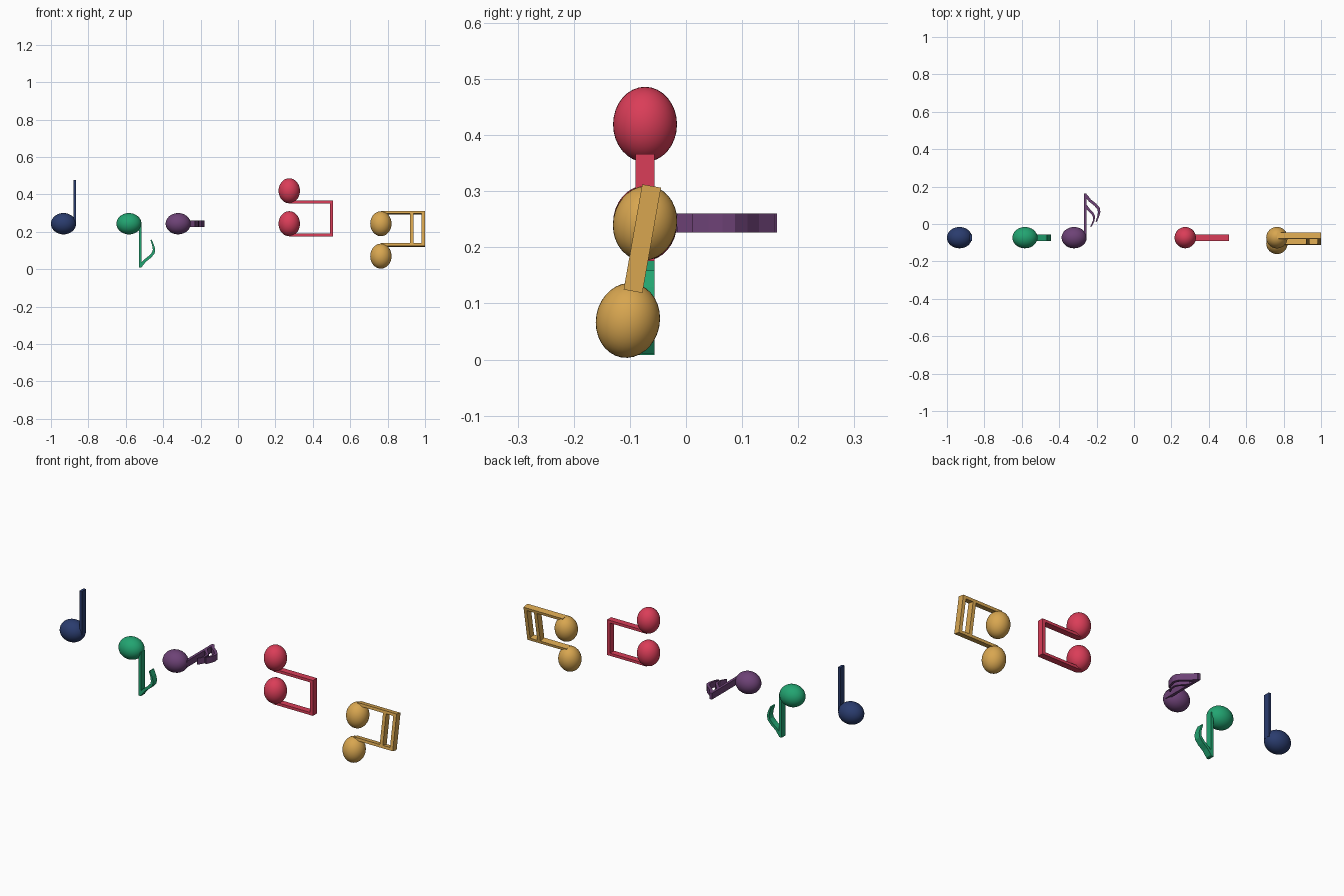
import bpy, bmesh, math
from mathutils import Matrix, Vector

if "Cube" in bpy.data.objects:
    bpy.data.objects.remove(bpy.data.objects["Cube"])

LONG, SHORT = 0.067, 0.057          # note head half sizes
SX, SW, SD, SH = 0.060, 0.0145, 0.034, 0.235   # stem offset, width, depth, height
GAP = 0.176                         # distance between beamed heads


def material(name, hexcol):
    m = bpy.data.materials.new(name)
    lin = []
    for i in (0, 2, 4):
        c = int(hexcol[i:i + 2], 16) / 255
        lin.append(c / 12.92 if c <= 0.04045 else ((c + 0.055) / 1.055) ** 2.4)
    m.diffuse_color = (*lin, 1)
    m.use_nodes = True
    m.node_tree.nodes["Principled BSDF"].inputs["Base Color"].default_value = m.diffuse_color
    return m


def finish(bm, name, mat, mtx, smooth=False):
    bmesh.ops.recalc_face_normals(bm, faces=bm.faces)
    me = bpy.data.meshes.new(name)
    for f in bm.faces:
        f.smooth = smooth
    bm.to_mesh(me)
    bm.free()
    me.materials.append(mat)
    ob = bpy.data.objects.new(name, me)
    ob.matrix_world = mtx
    bpy.context.collection.objects.link(ob)


def box(name, mat, mtx, x0, x1, z0, z1):
    bm = bmesh.new()
    bmesh.ops.create_cube(bm, size=1)
    bmesh.ops.scale(bm, vec=(x1 - x0, SD, z1 - z0), verts=bm.verts)
    bmesh.ops.translate(bm, vec=((x0 + x1) / 2, 0, (z0 + z1) / 2), verts=bm.verts)
    finish(bm, name, mat, mtx)


# oval head with a flat stem on its right edge
def note(name, mat, mtx, dx=0):
    bm = bmesh.new()
    bmesh.ops.create_uvsphere(bm, u_segments=32, v_segments=20, radius=1)
    bmesh.ops.scale(bm, vec=(LONG, SHORT, SHORT), verts=bm.verts)
    bmesh.ops.translate(bm, vec=(dx, 0, 0), verts=bm.verts)
    finish(bm, name + "_head", mat, mtx, True)
    box(name + "_stem", mat, mtx, dx + SX - SW / 2, dx + SX + SW / 2, 0, SH)


# curved ribbon flag: (x, z, thickness) points extruded in depth
def flag(name, mat, mtx, pts):
    bm = bmesh.new()
    rings = []
    for i, (x, z, t) in enumerate(pts):
        a, b = pts[max(i - 1, 0)], pts[min(i + 1, len(pts) - 1)]
        d = Vector((b[0] - a[0], b[1] - a[1])).normalized()
        n = Vector((-d.y, d.x)) * t / 2
        rings.append([bm.verts.new((x + s * n.x, y, z + s * n.y))
                      for s, y in ((1, SD / 2), (1, -SD / 2), (-1, -SD / 2), (-1, SD / 2))])
    for r, q in zip(rings, rings[1:]):
        for k in range(4):
            bm.faces.new((r[k], r[(k + 1) % 4], q[(k + 1) % 4], q[k]))
    bm.faces.new(rings[0])
    bm.faces.new(rings[-1])
    finish(bm, name, mat, mtx)


# bar joining two stems
def beam(name, mat, mtx, top):
    box(name, mat, mtx, SX - GAP - SW / 2, SX + SW / 2, top - 0.018, top)


def place(x, rot=Matrix.Identity(4)):
    return Matrix.Translation((x, -0.073, 0.243)) @ rot


R = Matrix.Rotation
blue = material("navy blue", "2a3c6e")
green = material("green", "22a471")
purple = material("purple", "6d4276")
red = material("red", "da3d58")
gold = material("gold", "d8a650")

long_flag = [(0.061, 0.226, 0.018), (0.085, 0.198, 0.015), (0.112, 0.177, 0.015),
             (0.130, 0.157, 0.015), (0.134, 0.138, 0.013), (0.129, 0.115, 0.010),
             (0.118, 0.086, 0.007)]
short_flag = [(0.061, 0.170, 0.017), (0.080, 0.147, 0.014), (0.098, 0.130, 0.013),
              (0.106, 0.112, 0.012), (0.104, 0.088, 0.009), (0.089, 0.058, 0.006)]

# upright quarter note
note("quarter_note", blue, place(-0.933))

# upside-down eighth note
m = place(-0.583, R(math.pi, 4, 'X'))
note("eighth_note", green, m)
flag("eighth_note_flag", green, m, long_flag)

# sixteenth note lying back
m = place(-0.320, R(-math.pi / 2, 4, 'X'))
note("sixteenth_note", purple, m)
flag("sixteenth_note_outer_flag", purple, m, long_flag)
flag("sixteenth_note_inner_flag", purple, m, short_flag)

# beamed eighth pair, stems pointing right
m = place(0.274, R(math.pi / 2, 4, 'Y'))
# beamed sixteenth pair, flipped over and leaning
m2 = place(0.764, R(math.radians(-10), 4, 'X') @ R(math.pi / 2, 4, 'Y') @ R(math.pi, 4, 'Z'))
for nm, mat, mt in (("eighth_pair", red, m), ("sixteenth_pair", gold, m2)):
    note(nm + "_first", mat, mt)
    note(nm + "_second", mat, mt, -GAP)
    beam(nm + "_beam", mat, mt, SH)
beam("sixteenth_pair_inner_beam", gold, m2, SH - 0.061)
